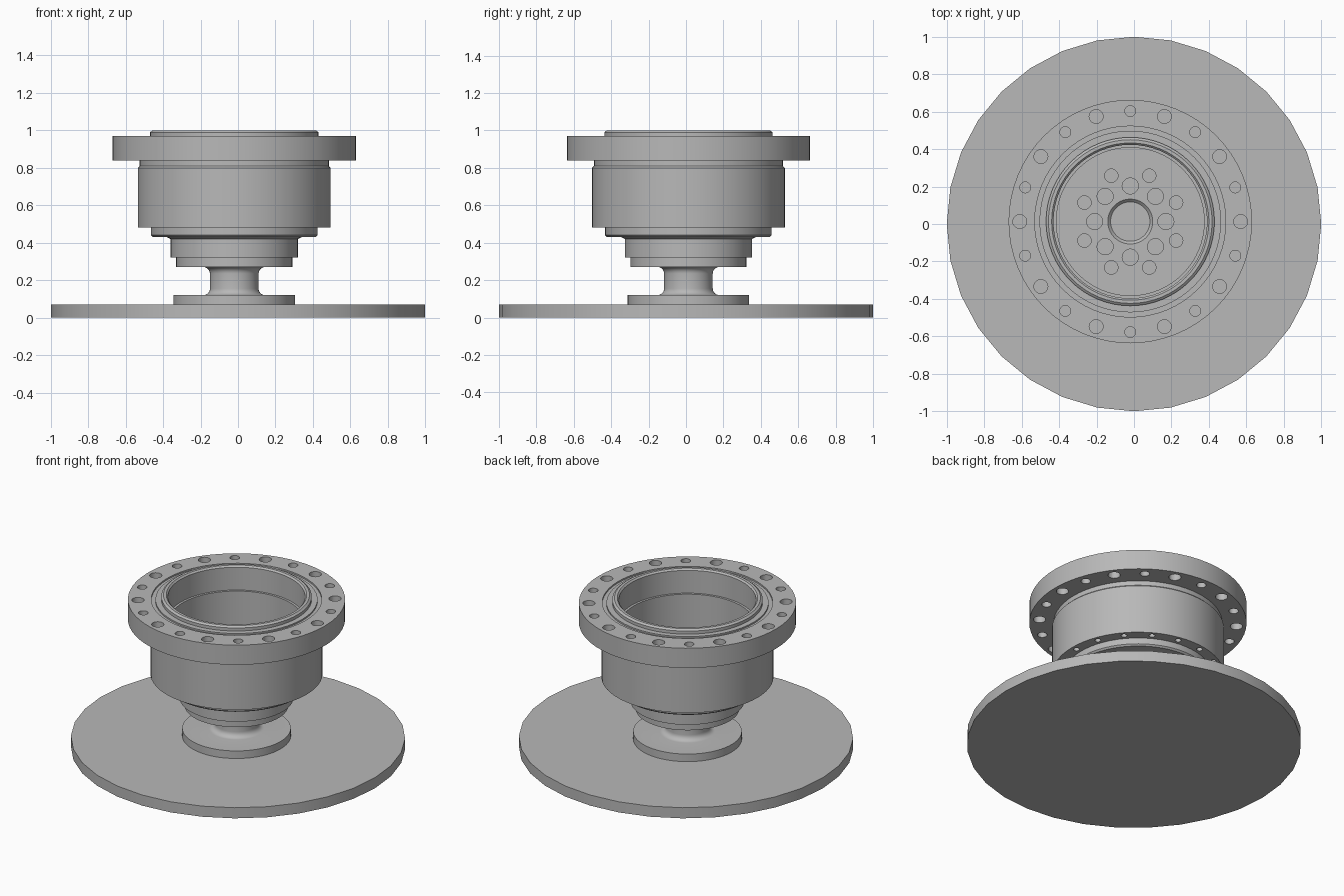
import bpy, bmesh, math
from mathutils import Vector

cube = bpy.data.objects.get("Cube")
if cube:
    bpy.data.objects.remove(cube)

CENTER = Vector((-0.02, 0.013, 0))

steel = bpy.data.materials.new("plain grey steel")
steel.use_nodes = True
GREY = (0.48, 0.48, 0.48, 1)
steel.diffuse_color = GREY
for node in steel.node_tree.nodes:
    if node.type == 'BSDF_PRINCIPLED':
        node.inputs["Base Color"].default_value = GREY


def add_object(name, bm, location):
    mesh = bpy.data.meshes.new(name)
    bm.to_mesh(mesh)
    bm.free()
    mesh.materials.append(steel)
    obj = bpy.data.objects.new(name, mesh)
    obj.location = location
    bpy.context.collection.objects.link(obj)
    return obj


def lathe(name, profile, steps=64, location=CENTER, closed=False):
    """Spin an (r, z) profile around the vertical axis."""
    bm = bmesh.new()
    verts = [bm.verts.new((r, 0, z)) for r, z in profile]
    pairs = list(zip(verts, verts[1:]))
    if closed:
        pairs.append((verts[-1], verts[0]))
    edges = [bm.edges.new(p) for p in pairs]
    bmesh.ops.spin(bm, geom=verts + edges, cent=(0, 0, 0), axis=(0, 0, 1),
                   angle=math.tau, steps=steps)
    bmesh.ops.remove_doubles(bm, verts=bm.verts[:], dist=0.0002)
    bmesh.ops.recalc_face_normals(bm, faces=bm.faces[:])
    return add_object(name, bm, location)


def smooth(obj):
    bpy.ops.object.select_all(action='DESELECT')
    obj.select_set(True)
    bpy.context.view_layer.objects.active = obj
    bpy.ops.object.shade_smooth_by_angle(angle=math.radians(30))


def drill(obj, rings):
    """Cut rings of round holes: (count, start degrees, ring radius, hole radius, low, high)."""
    bm = bmesh.new()
    for count, start, ring, radius, low, high in rings:
        for i in range(count):
            a = math.radians(start) + math.tau * i / count
            made = bmesh.ops.create_cone(bm, cap_ends=True, segments=20, radius1=radius,
                                         radius2=radius, depth=high - low)
            bmesh.ops.translate(bm, verts=made["verts"],
                                vec=(ring * math.cos(a), ring * math.sin(a), (low + high) / 2))
    cutter = add_object("hole_cutter", bm, obj.location)
    cutter.hide_render = True
    mod = obj.modifiers.new("holes", 'BOOLEAN')
    mod.operation = 'DIFFERENCE'
    mod.solver = 'EXACT'
    mod.object = cutter
    bpy.context.view_layer.objects.active = obj
    bpy.ops.object.modifier_apply(modifier=mod.name)
    bpy.data.objects.remove(cutter)


# Large round plate on the ground
base_plate = lathe("base_plate", [(0, 0), (1, 0), (1, 0.07), (0, 0.07)],
                   steps=32, location=(0, 0, 0))

# Foot disc and waisted neck with rounded fillets
FILLET, NECK = 0.035, 0.13
quarter = [math.radians(15 * i) for i in range(7)]
lower = [(NECK + FILLET * (1 - math.sin(a)), 0.12 + FILLET * (1 - math.cos(a))) for a in quarter]
upper = [(r, 0.39 - z) for r, z in reversed(lower)]
pedestal = lathe("pedestal", [(0, 0.07), (0.325, 0.07), (0.325, 0.12)] + lower + upper
                 + [(0, 0.27)])

# Stepped cup with a deep bore and a drilled floor
cup = lathe("stepped_cup", [
    (0, 0.27), (0.31, 0.27), (0.31, 0.32), (0.34, 0.32), (0.34, 0.42),
    (0.36, 0.43), (0.435, 0.43), (0.445, 0.44), (0.445, 0.48), (0.515, 0.48),
    (0.515, 0.80), (0.505, 0.81), (0.505, 0.84), (0.395, 0.84), (0.395, 0.56),
    (0.12, 0.56), (0.105, 0.545), (0, 0.545)])
drill(cup, [(8, 0, 0.19, 0.043, 0.50, 0.60),
            (8, 22.5, 0.265, 0.036, 0.50, 0.60),
            (18, 0, 0.48, 0.018, 0.46, 0.64)])

# Bolt flange with a shallow groove and a raised lip
flange = lathe("bolt_flange", [
    (0.41, 0.84), (0.65, 0.84), (0.65, 0.97), (0.51, 0.97), (0.51, 0.96),
    (0.485, 0.96), (0.485, 0.97), (0.45, 0.97), (0.45, 0.99), (0.437, 1.0),
    (0.42, 1.0), (0.41, 0.99)], closed=True)
drill(flange, [(10, 0, 0.59, 0.037, 0.80, 1.02),
               (10, 18, 0.59, 0.029, 0.80, 1.02)])

for part in (base_plate, pedestal, cup, flange):
    smooth(part)
